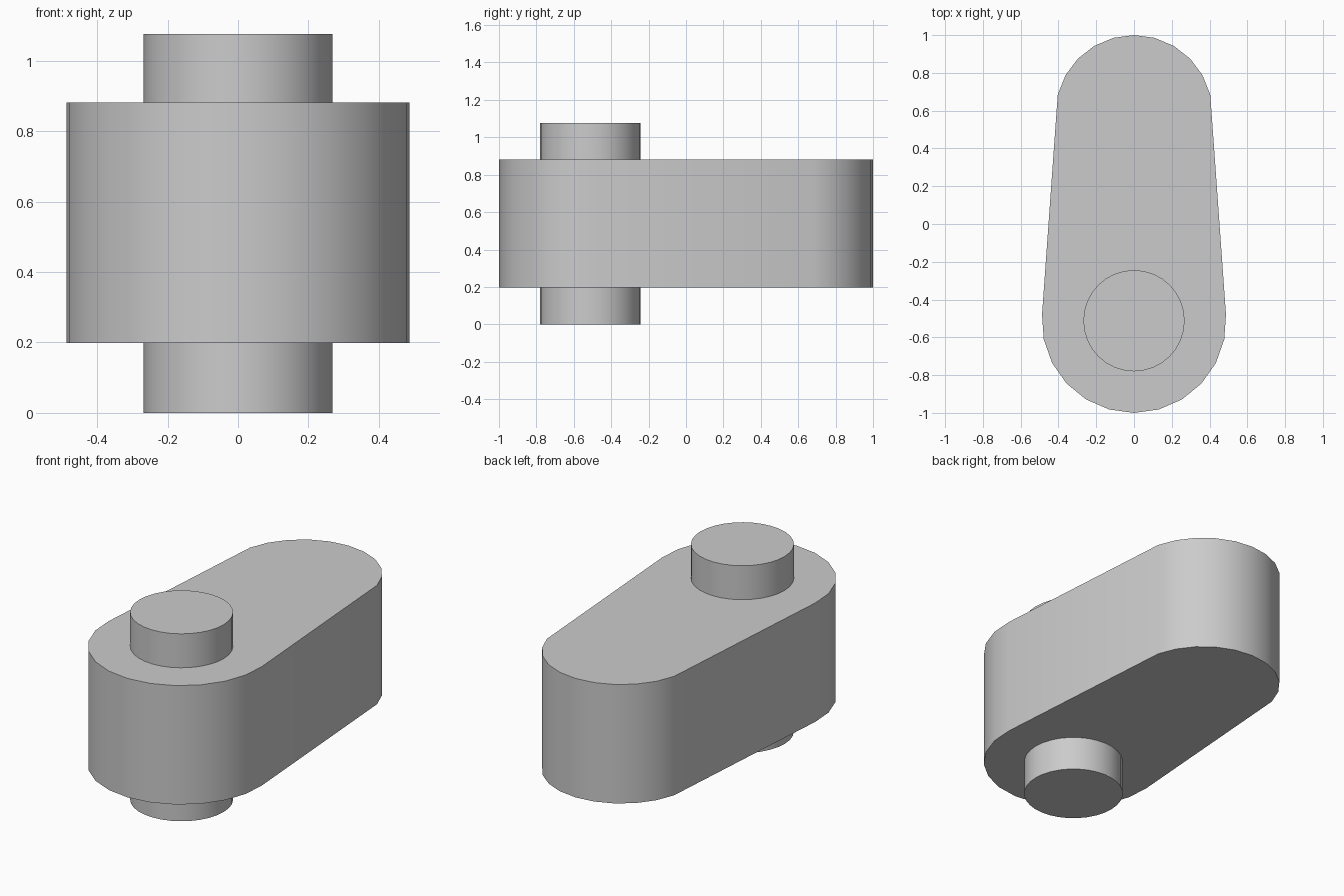
import bpy
import bmesh
from math import sin, cos, radians

cube = bpy.data.objects.get("Cube")
if cube:
    bpy.data.objects.remove(cube, do_unlink=True)

grey = bpy.data.materials.new("plain grey")
grey.use_nodes = True
colour = (0.6, 0.6, 0.6, 1.0)
grey.diffuse_color = colour
grey.node_tree.nodes["Principled BSDF"].inputs["Base Color"].default_value = colour


def arc(cy, radius, start, end, steps):
    """Points on an arc centred on x = 0, angles in degrees from +x."""
    angles = [radians(start + (end - start) * i / steps) for i in range(steps + 1)]
    return [(radius * cos(a), cy + radius * sin(a)) for a in angles]


def extrude_outline(name, outline, bottom, top):
    """Solid prism with smooth walls and crisp rims."""
    bm = bmesh.new()
    base = bm.faces.new([bm.verts.new((x, y, bottom)) for x, y in outline])
    result = bmesh.ops.extrude_face_region(bm, geom=[base], use_keep_orig=True)
    raised = [v for v in result["geom"] if isinstance(v, bmesh.types.BMVert)]
    bmesh.ops.translate(bm, verts=raised, vec=(0, 0, top - bottom))
    bmesh.ops.recalc_face_normals(bm, faces=bm.faces)
    mesh = bpy.data.meshes.new(name)
    bm.to_mesh(mesh)
    bm.free()
    mesh.materials.append(grey)
    obj = bpy.data.objects.new(name, mesh)
    bpy.context.collection.objects.link(obj)
    bpy.ops.object.select_all(action="DESELECT")
    obj.select_set(True)
    bpy.context.view_layer.objects.active = obj
    bpy.ops.object.shade_smooth_by_angle(angle=radians(30))
    return obj


PIVOT_Y = -0.512

# Tapered arm: wide rounded front, narrower rounded back
front_end = arc(PIVOT_Y, 0.488, -184, 4, 12)
back_end = arc(0.584, 0.416, 14, 166, 10)
extrude_outline("arm", front_end + back_end, 0.198, 0.881)

# Round pin passing through the wide end
pin_outline = arc(PIVOT_Y, 0.268, 0, 360, 32)[:-1]
extrude_outline("pin", pin_outline, 0.0, 1.076)
